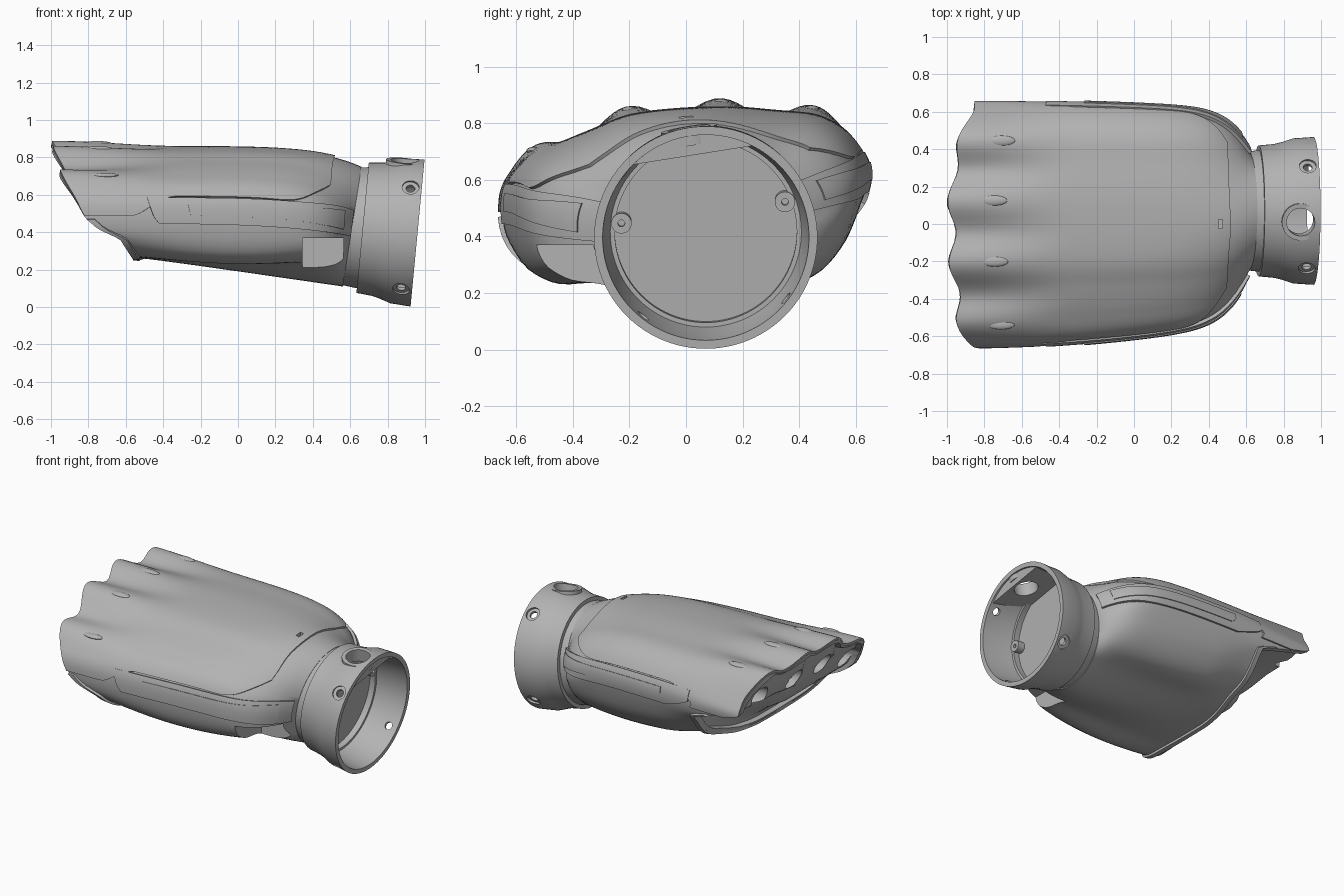
import bpy, bmesh
from math import sin, cos, pi, radians, acos, floor
from mathutils import Vector, Matrix

cube = bpy.data.objects.get("Cube")
if cube:
    bpy.data.objects.remove(cube)

grey = bpy.data.materials.new("plain grey")
grey.use_nodes = True
grey.diffuse_color = (0.45, 0.45, 0.45, 1)
grey.node_tree.nodes["Principled BSDF"].inputs["Base Color"].default_value = grey.diffuse_color

# Palm cross-section (y, z), starting at the thumb side and running over the back
PALM = [(-.65, .53), (-.6, .635), (-.49, .705), (-.34, .768), (-.18, .825), (.1, .848),
        (.32, .835), (.48, .815), (.59, .74), (.645, .62), (.59, .46), (.46, .32),
        (.25, .28), (0, .268), (-.28, .265), (-.5, .285), (-.625, .38)]
N = len(PALM)
KNUCKLES = [(-.54, 1.6, .56), (-.2, 3.9, .66), (.12, 5.1, .68), (.44, 6.75, .67)]


def smooth(v):
    v = max(0, min(1, v))
    return v * v * (3 - 2 * v)


def section(t):
    """Catmull-Rom point on the closed palm section."""
    i, f = floor(t), t - floor(t)
    a, b, c, d = (Vector(PALM[(i + k) % N]) for k in (-1, 0, 1, 2))
    return .5 * (2 * b + (c - a) * f + (2 * a - 5 * b + 4 * c - d) * f * f
                 + (3 * b - a - 3 * c + d) * f ** 3)


def lip_x(y, z):
    """Slanted, scalloped finger edge, set back under the far side."""
    steps = [(.2, -.54), (.27, -.56), (.37, -.63), (.42, -.75), (.48, -.82), (.7, -.94), (.9, -.99)]
    for (z0, x0), (z1, x1) in zip(steps, steps[1:]):
        if z <= z1:
            break
    x = x0 + (x1 - x0) * (z - z0) / (z1 - z0)
    x += (-.5 - x) * smooth(y / .4) * smooth((.63 - z) / .12)
    top = smooth((z - .5) / .25)
    return x - .022 * top * cos(2 * pi * (y - .12) / .33) + .07 * top * smooth((y - .2) / .4)


def surface(u, t):
    """Palm skin: u runs from fingers to wrist, t runs around."""
    p = section(t)
    d = (p - Vector((0, .55))).normalized()
    wrist = Vector((.07, .43)) + d * .32
    upper = smooth((p.y - .25) / .45)
    thumb = .35 * u ** 1.8 + .65 * u ** 14
    far = .2 * u ** 2 + .8 * u ** 14
    wy = thumb + (far - thumb) * smooth((p.x + .3) / .6)
    wz = u ** (1 + 7 * upper)
    hump = .028 * cos(2 * pi * (p.x - .12) / .33) * smooth((p.y - .58) / .12) * (1 - smooth(u / .42))
    heel = .045 * sin(pi * u) * smooth((.42 - p.y) / .1) * smooth((-p.x - .3) / .2)
    heel += (.045 * sin(pi * u) - .03 * (1 - smooth(u / .3))) * smooth((.55 - p.y) / .12) \
        * smooth((p.x - .2) / .25)
    y = p.x + (wrist.x - p.x) * wy
    z = p.y + (wrist.y - p.y) * wz + hump - heel
    x0 = lip_x(p.x, p.y)
    x1 = .56 + .1 * (wrist.y - .11) / .64
    return Vector((x0 + (x1 - x0) * u, y, z))


def finish(ob, angle=35):
    ob.data.materials.clear()
    ob.data.materials.append(grey)
    bpy.ops.object.select_all(action='DESELECT')
    ob.select_set(True)
    bpy.context.view_layer.objects.active = ob
    bpy.ops.object.shade_smooth_by_angle(angle=radians(angle))


def from_bmesh(name, bm, matrix=Matrix()):
    bmesh.ops.remove_doubles(bm, verts=bm.verts, dist=1e-5)
    bmesh.ops.recalc_face_normals(bm, faces=bm.faces)
    bm.transform(matrix)
    me = bpy.data.meshes.new(name)
    bm.to_mesh(me)
    bm.free()
    ob = bpy.data.objects.new(name, me)
    bpy.context.collection.objects.link(ob)
    return ob


def grid(name, rows, closed=False, matrix=Matrix()):
    bm = bmesh.new()
    vs = [[bm.verts.new(p) for p in r] for r in rows]
    n = len(rows[0])
    for r, s in zip(vs, vs[1:]):
        for j in range(n if closed else n - 1):
            k = (j + 1) % n
            bm.faces.new((r[j], r[k], s[k], s[j]))
    return from_bmesh(name, bm, matrix)


def rod(name, radius, start, end, sides=32):
    a, b = Vector(start), Vector(end)
    bm = bmesh.new()
    m = Matrix.Translation((a + b) / 2) @ (b - a).to_track_quat('Z', 'Y').to_matrix().to_4x4()
    bmesh.ops.create_cone(bm, cap_ends=True, segments=sides, radius1=radius, radius2=radius,
                          depth=(b - a).length, matrix=m)
    return from_bmesh(name, bm)


def box(name, low, high):
    a, b = Vector(low), Vector(high)
    bm = bmesh.new()
    bmesh.ops.create_cube(bm, size=1, matrix=Matrix.Translation((a + b) / 2)
                          @ Matrix.Diagonal((*(b - a), 1)))
    return from_bmesh(name, bm)


def apply_mod(ob, kind, **settings):
    m = ob.modifiers.new(kind.lower(), kind)
    for k, v in settings.items():
        setattr(m, k, v)
    bpy.context.view_layer.objects.active = ob
    bpy.ops.object.modifier_apply(modifier=m.name)


def cut(targets, cutter):
    for ob in targets:
        apply_mod(ob, 'BOOLEAN', operation='DIFFERENCE', object=cutter, solver='EXACT')
    bpy.data.objects.remove(cutter)


def patch(name, u0, u1, t0, t1, thick, nu=40, nt=50):
    """Raised panel lying on the palm skin, between two edge curves."""
    rows = []
    for i in range(nu + 1):
        u = u0 + (u1 - u0) * i / nu
        a, b = t0(u), t1(u)
        rows.append([surface(u, a + (b - a) * j / nt) for j in range(nt + 1)])
    ob = grid(name, rows)
    apply_mod(ob, 'SOLIDIFY', thickness=thick, offset=0)
    return ob


# Palm body, closed by a slanted face just inside the finger edge
ts = [k * N / 102 for k in range(102)]


def end_ring(inset, scale):
    pts = []
    for t in ts:
        p = surface(0, t)
        y, z = p.y * scale, .58 + (p.z - .58) * scale
        pts.append((lip_x(y, z) + inset, y, z))
    return pts


rows = [end_ring(.04, s) for s in (0, .2, .4, .6, .8, .93)] + [end_ring(0, .94)]
rows += [[surface(i / 40, t) for t in ts] for i in range(41)]
rows.append([(.61, .07, .43)] * len(ts))
palm = grid("palm_body", rows, True)


# Back cover, with a rounded wrist end
def cover_low(u):
    return -.3 + .8 * smooth((u - .17) / .2) + 2.2 * max(0, (u - .72) / .2) ** 3


def cover_high(u):
    return 9.25 - .85 * smooth((u - .17) / .2) - 1.6 * max(0, (u - .72) / .2) ** 3


cover = patch("back_cover", .002, .91, cover_low, cover_high, .026, 60, 90)

# Side straps that widen at the wrist, each with a raised strip
for side, low, high, low_rise, high_rise in (("front", -.55, .42, 0, 1.3),
                                             ("back", 8.45, 9.4, -1.3, -.6)):
    for part, trim, thick, u0, u1 in (("strap", 0, .034, .26, .99), ("strip", .27, .046, .4, .96)):
        finish(patch(f"{side}_{part}", u0, u1,
                     lambda u: low + low_rise * u ** 12 + trim,
                     lambda u: high + high_rise * u ** 12 - trim, thick, 40, 12))

# Finger sockets and knuckle ridges
for y, t, z in KNUCKLES:
    cut([palm], rod("socket_cutter", .07, (-1.1, y, z), (-.55, y * .97, z)))
    bm = bmesh.new()
    at = surface(.15, t) + Vector((0, 0, .006))
    bmesh.ops.create_uvsphere(bm, u_segments=20, v_segments=12, radius=1,
                              matrix=Matrix.Translation(at) @ Matrix.Diagonal((.075, .028, .014, 1)))
    finish(from_bmesh("knuckle_ridge", bm))

# Thumb opening, and a cord slot near the wrist
cut([palm], box("thumb_cutter", (.345, -.8, .145), (.565, -.24, .37)))
cut([palm, cover], box("slot_cutter", (.452, -.025, .7), (.474, .025, 1)))
finish(palm)
finish(cover)
finish(patch("palm_rim", 0, .03, lambda u: 9.4, lambda u: 16.6, .03, 3, 60))

# Wrist cup, turned around a slightly tilted axis
tilt = Matrix.Translation((.96, .07, .396)) @ Matrix.Rotation(.095, 4, 'Y')
profile = [(-.42, 0), (-.42, .31), (-.295, .325), (-.295, .35), (-.21, .358), (-.17, .368),
           (-.11, .388), (0, .395), (0, .365), (-.1, .357), (-.21, .338), (-.21, .322),
           (-.25, .322), (-.25, 0)]


def polar(a, r, deg):
    return Vector((a, r * sin(radians(deg)), r * cos(radians(deg))))


cup = grid("wrist_cup", [[polar(a, r, 3.75 * k) for k in range(96)] for a, r in profile], True, tilt)

# Flat mount inside the top of the cup
bm = bmesh.new()
loops = []
for a, r in ((-.252, .335), (-.012, .372)):
    half = acos(.295 / r) * 180 / pi
    loops.append([bm.verts.new(polar(a, r, -9 - half + 2 * half * k / 24)) for k in range(25)])
for e in loops:
    bm.faces.new(e)
for k in range(25):
    j = (k + 1) % 25
    bm.faces.new((loops[0][k], loops[0][j], loops[1][j], loops[1][k]))
mount = from_bmesh("flat_mount", bm, tilt)

# Collar and round hole through the top, screw holes around the cup
collar = rod("hole_collar", .1, tilt @ polar(-.105, .33, -9), tilt @ polar(-.105, .382, -9), 48)
cut([cup, mount, collar], rod("hole_cutter", .075, tilt @ polar(-.105, .2, -9), tilt @ polar(-.105, .5, -9), 48))
for deg in (-52, 38, 128, 218):
    cut([cup], rod("sink_cutter", .045, tilt @ polar(-.06, .378, deg), tilt @ polar(-.06, .45, deg)))
    cut([cup], rod("screw_cutter", .024, tilt @ polar(-.06, .3, deg), tilt @ polar(-.06, .45, deg)))
for ob in (cup, mount, collar):
    finish(ob)

# Screw bosses on the cup floor
for deg in (69, -84):
    boss = rod("floor_boss", .036, tilt @ polar(-.26, .3, deg), tilt @ polar(-.2, .3, deg))
    cut([boss], rod("boss_cutter", .012, tilt @ polar(-.23, .3, deg), tilt @ polar(-.15, .3, deg)))
    finish(boss)
